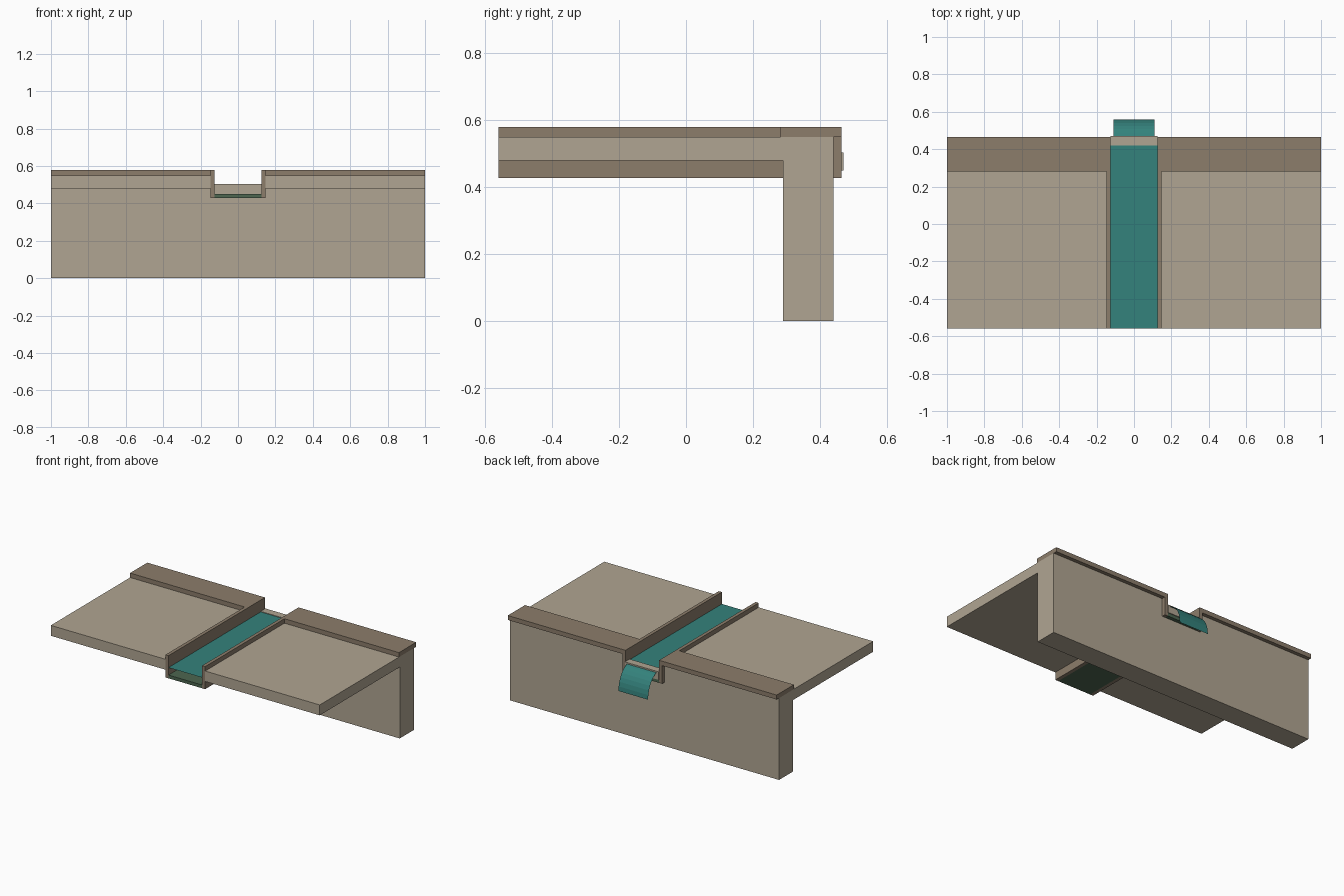
import bpy, bmesh, math

cube = bpy.data.objects.get("Cube")
if cube:
    bpy.data.objects.remove(cube, do_unlink=True)


def material(name, rgb):
    linear = [((c / 255 + 0.055) / 1.055) ** 2.4 for c in rgb] + [1.0]
    mat = bpy.data.materials.new(name)
    mat.use_nodes = True
    mat.diffuse_color = linear
    mat.node_tree.nodes["Principled BSDF"].inputs["Base Color"].default_value = linear
    return mat


STONE = material("pale_stone", (176, 165, 146))
TRIM = material("brown_trim", (140, 125, 107))
GREEN = material("mossy_green", (77, 102, 80))
WATER = material("teal_water", (52, 130, 124))


def finish(name, bm, mat):
    mesh = bpy.data.meshes.new(name)
    bm.to_mesh(mesh)
    bm.free()
    obj = bpy.data.objects.new(name, mesh)
    bpy.context.collection.objects.link(obj)
    mesh.materials.append(mat)
    return obj


def box(name, xs, ys, zs, mat):
    bm = bmesh.new()
    bmesh.ops.create_cube(bm, size=1)
    for v in bm.verts:
        for axis, (low, high) in enumerate((xs, ys, zs)):
            v.co[axis] = high if v.co[axis] > 0 else low
    return finish(name, bm, mat)


def sheet(name, profile, half_width, mat):
    """Thin strip that follows a (y, z) profile."""
    bm = bmesh.new()
    rows = [[bm.verts.new((s * half_width, y, z)) for s in (-1, 1)] for y, z in profile]
    for a, b in zip(rows, rows[1:]):
        bm.faces.new((a[0], a[1], b[1], b[0]))
    return finish(name, bm, mat)


FRONT, BACK = -0.56, 0.465
INNER, OUTER = 0.125, 0.148
BASE, DECK, TOP = 0.428, 0.55, 0.58
LEVEL = 0.50

# Deck and retaining wall as one L-shaped extrusion
profile = [(FRONT, 0.48), (0.29, 0.48), (0.29, 0), (0.44, 0), (0.44, DECK), (FRONT, DECK)]
bm = bmesh.new()
face = bm.faces.new([bm.verts.new((-1, y, z)) for y, z in profile])
extruded = bmesh.ops.extrude_face_region(bm, geom=[face])["geom"]
bmesh.ops.translate(bm, vec=(2, 0, 0),
                    verts=[g for g in extruded if isinstance(g, bmesh.types.BMVert)])
bmesh.ops.recalc_face_normals(bm, faces=bm.faces)
body = finish("deck_and_wall", bm, STONE)

# Slot for the channel
cutter = box("slot_cutter", (-OUTER, OUTER), (-1, 1), (BASE, 1), STONE)
cutter.hide_render = True
cut = body.modifiers.new("channel_slot", 'BOOLEAN')
cut.operation = 'DIFFERENCE'
cut.solver = 'EXACT'
cut.object = cutter
bpy.context.view_layer.objects.active = body
bpy.ops.object.modifier_apply(modifier=cut.name)
bpy.data.objects.remove(cutter, do_unlink=True)

# Channel sides and wall copings
for side, s in (("left", 1), ("right", -1)):
    box(side + "_channel_side", sorted((s * INNER, s * OUTER)), (FRONT, BACK), (BASE, TOP), TRIM)
    box(side + "_coping", sorted((s * OUTER, s)), (0.282, BACK), (DECK, TOP), TRIM)

# Channel floor, weir and water
box("channel_floor", (-INNER, INNER), (FRONT, BACK), (BASE, 0.45), GREEN)
box("weir", (-INNER, INNER), (0.42, 0.47), (0.45, 0.504), STONE)
sheet("channel_water", [(FRONT, LEVEL), (0.42, LEVEL)], INNER, WATER)

# Water spilling over the weir
steps = 8
arc = [math.pi / 2 * i / steps for i in range(steps + 1)]
sheet("waterfall", [(0.44 + 0.12 * math.sin(a), 0.347 + 0.153 * math.cos(a)) for a in arc],
      0.11, WATER)
